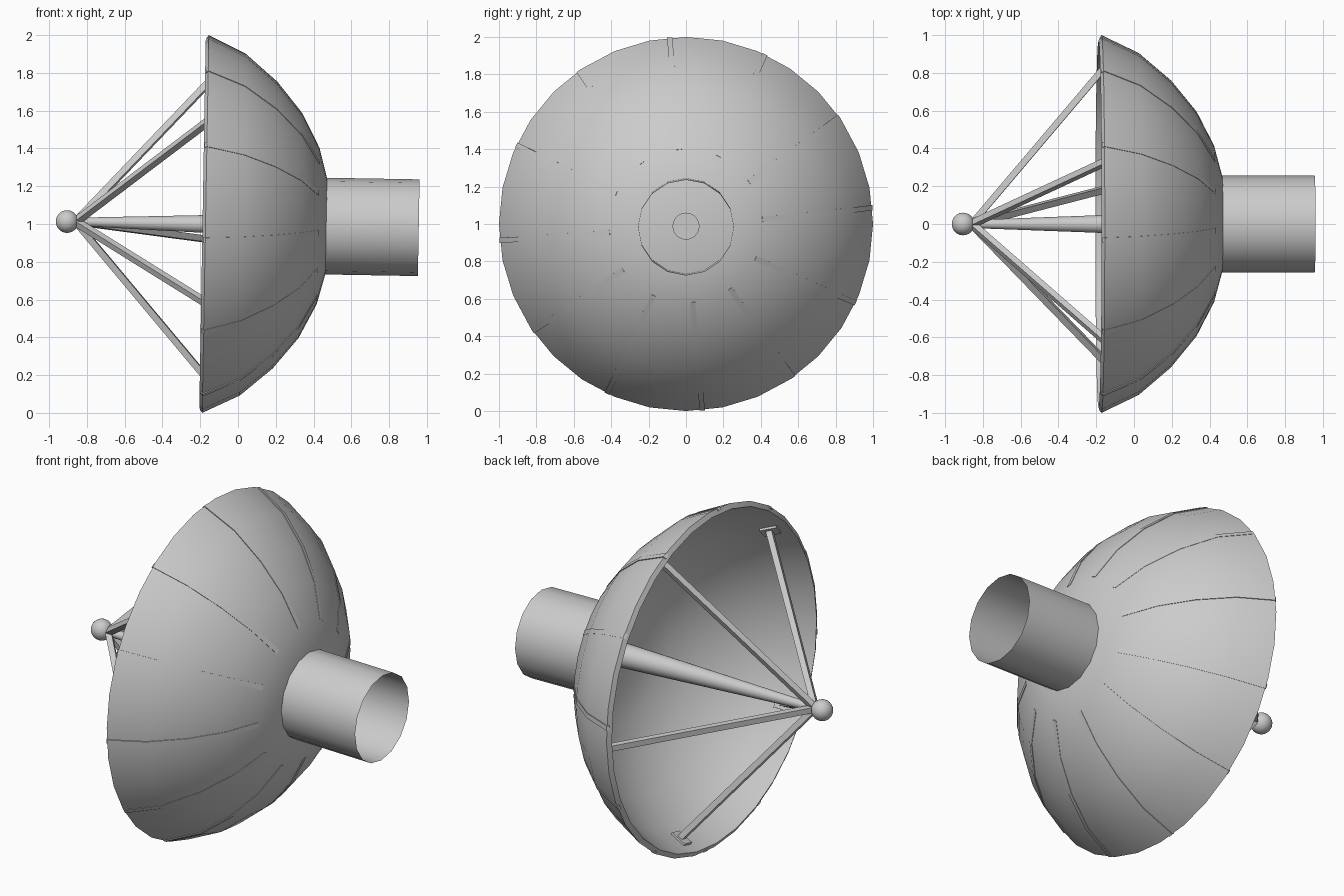
import bpy, bmesh, math
from mathutils import Matrix, Vector

if "Cube" in bpy.data.objects:
    bpy.data.objects.remove(bpy.data.objects["Cube"])

# Single painted metal colour
grey = bpy.data.materials.new("light_grey_metal")
grey.use_nodes = True
grey.diffuse_color = (0.6, 0.6, 0.6, 1)
grey.node_tree.nodes["Principled BSDF"].inputs["Base Color"].default_value = (0.6, 0.6, 0.6, 1)

# Everything is built along local x, then tipped slightly downward
TILT = Matrix.Translation((0, 0, 0.997)) @ Matrix.Rotation(math.radians(1), 4, "Y")


def finish(bm, name, smooth=True, closed=True):
    if closed:
        bmesh.ops.recalc_face_normals(bm, faces=bm.faces)
    mesh = bpy.data.meshes.new(name)
    bm.to_mesh(mesh)
    bm.free()
    mesh.materials.append(grey)
    obj = bpy.data.objects.new(name, mesh)
    bpy.context.collection.objects.link(obj)
    obj.matrix_world = TILT
    if smooth:
        bpy.ops.object.select_all(action="DESELECT")
        obj.select_set(True)
        bpy.context.view_layer.objects.active = obj
        bpy.ops.object.shade_smooth_by_angle(angle=math.radians(32))
    return obj


def lathe(name, profile, sides):
    """Revolve (x, radius) points around the x axis."""
    bm = bmesh.new()
    rings = []
    for x, r in profile:
        if r == 0:
            rings.append([bm.verts.new((x, 0, 0))] * sides)
        else:
            rings.append([bm.verts.new((x, r * math.cos(a), r * math.sin(a)))
                          for a in (math.tau * i / sides for i in range(sides))])
    for a, b in zip(rings, rings[1:]):
        for i in range(sides):
            j = (i + 1) % sides
            corners = list(dict.fromkeys((a[i], a[j], b[j], b[i])))
            bm.faces.new(corners)
    return finish(bm, name)


def box(name, centre, along, across, size):
    """Box with its local x on 'along' and local y on 'across'."""
    u, v = along.normalized(), across.normalized()
    w = u.cross(v)
    frame = Matrix((u, v, w)).transposed().to_4x4()
    bm = bmesh.new()
    bmesh.ops.create_cube(bm, size=1, matrix=Matrix.Translation(centre) @ frame
                          @ Matrix.Diagonal((*size, 1)))
    return finish(bm, name, smooth=False)


# Dish shell: outer bowl, rim lip, inner bowl
outer = [(-0.172, 1.0), (0.025, 0.905), (0.195, 0.76), (0.33, 0.595),
         (0.425, 0.41), (0.468, 0.25)]
inner = [(-0.188, 0.972), (0.0, 0.88), (0.17, 0.737), (0.303, 0.575),
         (0.396, 0.395), (0.437, 0.24)]
lathe("dish", [(0.485, 0)] + outer[::-1] + inner + [(0.455, 0)], 32)

# Open mounting tube behind the dish
lathe("mount_tube", [(0.455, 0.256), (0.957, 0.256)], 16)

# Tapered central feed horn
lathe("feed_cone", [(-0.87, 0), (-0.87, 0.021), (0.495, 0.072), (0.495, 0)], 24)

# Ball at the focus
bm = bmesh.new()
bmesh.ops.create_uvsphere(bm, u_segments=24, v_segments=14, radius=0.06,
                          matrix=Matrix.Translation((-0.905, 0, 0)))
finish(bm, "focus_ball")

# Thin ribs nearly flush with the back of the dish
for k in range(12):
    a = math.radians(5 + 30 * k)
    out = Vector((0, math.cos(a), math.sin(a)))
    side = Vector((0, -math.sin(a), math.cos(a))) * 0.014
    bm = bmesh.new()
    loops = []
    for x, r in outer[:-1]:
        top = Vector((x + 0.001, 0, 0)) + out * (r + 0.001)
        low = Vector((x - 0.012, 0, 0)) + out * (r - 0.012)
        loops.append([bm.verts.new(p) for p in
                      (top - side, top + side, low + side, low - side)])
    for p, q in zip(loops, loops[1:]):
        for i in range(4):
            bm.faces.new((p[i], p[(i + 1) % 4], q[(i + 1) % 4], q[i]))
    bm.faces.new(loops[0])
    bm.faces.new(loops[-1][::-1])
    finish(bm, f"dish_rib_{k + 1}")

# Five square struts from the focus to foot plates inside the dish
for k in range(5):
    a = math.radians(-5.6 + 72 * k)
    out = Vector((0, math.cos(a), math.sin(a)))
    side = Vector((0, -math.sin(a), math.cos(a)))
    start = Vector((-0.86, 0, 0))
    end = Vector((-0.08, 0, 0)) + out * 0.922
    run = end - start
    box(f"strut_{k + 1}", (start + end) / 2, run, side, (run.length, 0.034, 0.034))
    slope = Vector((0.188, 0, 0)) - out * 0.092
    foot = Vector((-0.09, 0, 0)) + out * 0.918
    box(f"strut_foot_{k + 1}", foot, slope, side, (0.1, 0.07, 0.02))
